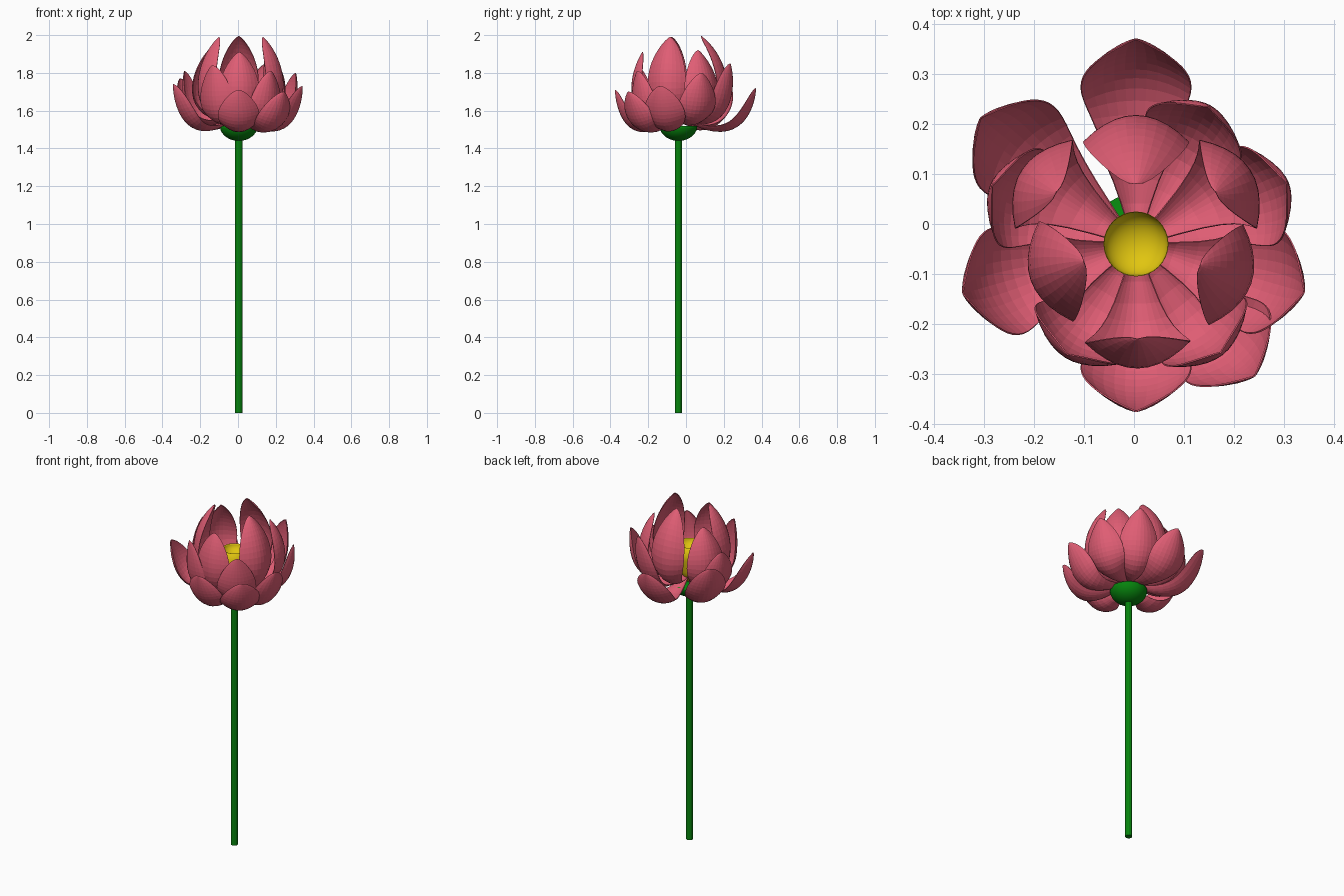
import bpy, bmesh, math
from mathutils import Vector

if "Cube" in bpy.data.objects:
    bpy.data.objects.remove(bpy.data.objects["Cube"])

CENTRE = Vector((0.004, -0.04, 0))


def material(name, rgb):
    m = bpy.data.materials.new(name)
    m.use_nodes = True
    m.diffuse_color = (*rgb, 1)
    m.node_tree.nodes["Principled BSDF"].inputs["Base Color"].default_value = (*rgb, 1)
    return m


pink = material("petal pink", (0.74, 0.11, 0.175))
green = material("stem green", (0.002, 0.23, 0.004))
yellow = material("pod yellow", (0.75, 0.56, 0.005))


def finish(name, bm, mat, smooth=False):
    me = bpy.data.meshes.new(name)
    bm.to_mesh(me)
    bm.free()
    me.materials.append(mat)
    for p in me.polygons:
        p.use_smooth = smooth
    ob = bpy.data.objects.new(name, me)
    ob.location = CENTRE
    bpy.context.collection.objects.link(ob)
    return ob


def lathe(name, profile, mat, sides, smooth=True):
    """Revolve (radius, height) points about the flower axis."""
    bm = bmesh.new()
    vs = [bm.verts.new((r, 0, z)) for r, z in profile]
    es = [bm.edges.new(pair) for pair in zip(vs, vs[1:])]
    bmesh.ops.spin(bm, geom=vs + es, axis=(0, 0, 1), cent=(0, 0, 0),
                   angle=math.tau, steps=sides)
    bmesh.ops.remove_doubles(bm, verts=bm.verts, dist=1e-5)
    bmesh.ops.recalc_face_normals(bm, faces=bm.faces)
    return finish(name, bm, mat, smooth)


def petal(name, azimuth, half_width, controls, cup, rows=20, cols=10):
    """Cupped leaf swept along a Bezier profile of (radius, height) points."""
    a = math.radians(azimuth)
    out, side, up = Vector((math.cos(a), math.sin(a), 0)), Vector((-math.sin(a), math.cos(a), 0)), Vector((0, 0, 1))
    p0, p1, p2, p3 = (Vector(p) for p in controls)
    bm = bmesh.new()
    grid = []
    for i in range(rows + 1):
        s = (1 - i / rows)**1.5  # rows crowd toward the rounded tip
        t = 1 - s
        p = p0 * s**3 + p1 * 3 * s * s * t + p2 * 3 * s * t * t + p3 * t**3
        d = ((p1 - p0) * s * s + (p2 - p1) * 2 * s * t + (p3 - p2) * t * t).normalized()
        w = half_width * (max(0, math.sin(math.pi * t**1.4))**0.65 + 0.1 * s + 0.01)
        inward = out * -d.y + up * d.x
        row = []
        for j in range(cols + 1):
            u = 2 * j / cols - 1
            row.append(bm.verts.new(out * p.x + up * p.y + side * w * u + inward * cup * w * u * u))
        grid.append(row)
    for lo, hi in zip(grid, grid[1:]):
        for j in range(cols):
            bm.faces.new((lo[j], lo[j + 1], hi[j + 1], hi[j]))
    ob = finish(name, bm, pink)
    mod = ob.modifiers.new("thickness", "SOLIDIFY")
    mod.thickness = 0.003
    mod.offset = 0


# Stem
lathe("stem", [(0, 0), (0.019, 0), (0.019, 1.47), (0, 1.47)], green, 12, False)

# Rounded green base under the petals
arc = [math.radians(d) for d in range(-90, 1, 9)]
lathe("flower_base", [(0.1 * math.cos(q), 1.52 + 0.08 * math.sin(q)) for q in arc] + [(0, 1.51)], green, 32)

# Yellow pod with a shallow dished top
pod_side = [(0, 1.52), (0.03, 1.53), (0.05, 1.59), (0.06, 1.66), (0.065, 1.745)]
dish = [(0.064 * math.cos(q), 1.745 + 0.05 * math.sin(q)) for q in reversed(arc)]
lathe("seed_pod", pod_side + dish, yellow, 32)

# Tall petals closing over the centre: azimuth, bulge radius, tip radius, tip height
tall = [(199, 0.22, 0.11, 1.99), (341, 0.24, 0.135, 1.99), (90, 0.255, 0.12, 1.995),
        (271, 0.24, 0.19, 1.91), (33, 0.265, 0.19, 1.92), (147, 0.265, 0.19, 1.92)]
for n, (az, bulge, tip, top) in enumerate(tall):
    belly = (bulge - 0.125 * (0.02 + tip)) / 0.75
    petal(f"tall_petal_{n + 1}", az, 0.1, [(0.02, 1.56), (belly, 1.5), (belly, top - 0.15), (tip, top)], 0.5)

# Middle ring: azimuth, tip radius, tip height
middle = [(238, 0.26, 1.84), (308, 0.275, 1.81), (22, 0.325, 1.8), (158, 0.31, 1.81), (62, 0.31, 1.85)]
for n, (az, tip, top) in enumerate(middle):
    petal(f"middle_petal_{n + 1}", az, 0.1,
          [(0.02, 1.555), (0.27, 1.45), (tip + 0.02, top - 0.18), (tip, top)], 0.45)

# Low spreading ring: azimuth, tip radius, tip height
low = [(270, 0.335, 1.71), (344, 0.35, 1.73), (196, 0.36, 1.74), (90, 0.41, 1.72),
       (141, 0.4, 1.77), (312, 0.355, 1.7)]
for n, (az, tip, top) in enumerate(low):
    petal(f"low_petal_{n + 1}", az, 0.105,
          [(0.03, 1.55), (tip * 0.75, 1.39), (tip * 0.98, top - 0.14), (tip, top)], 0.45)
